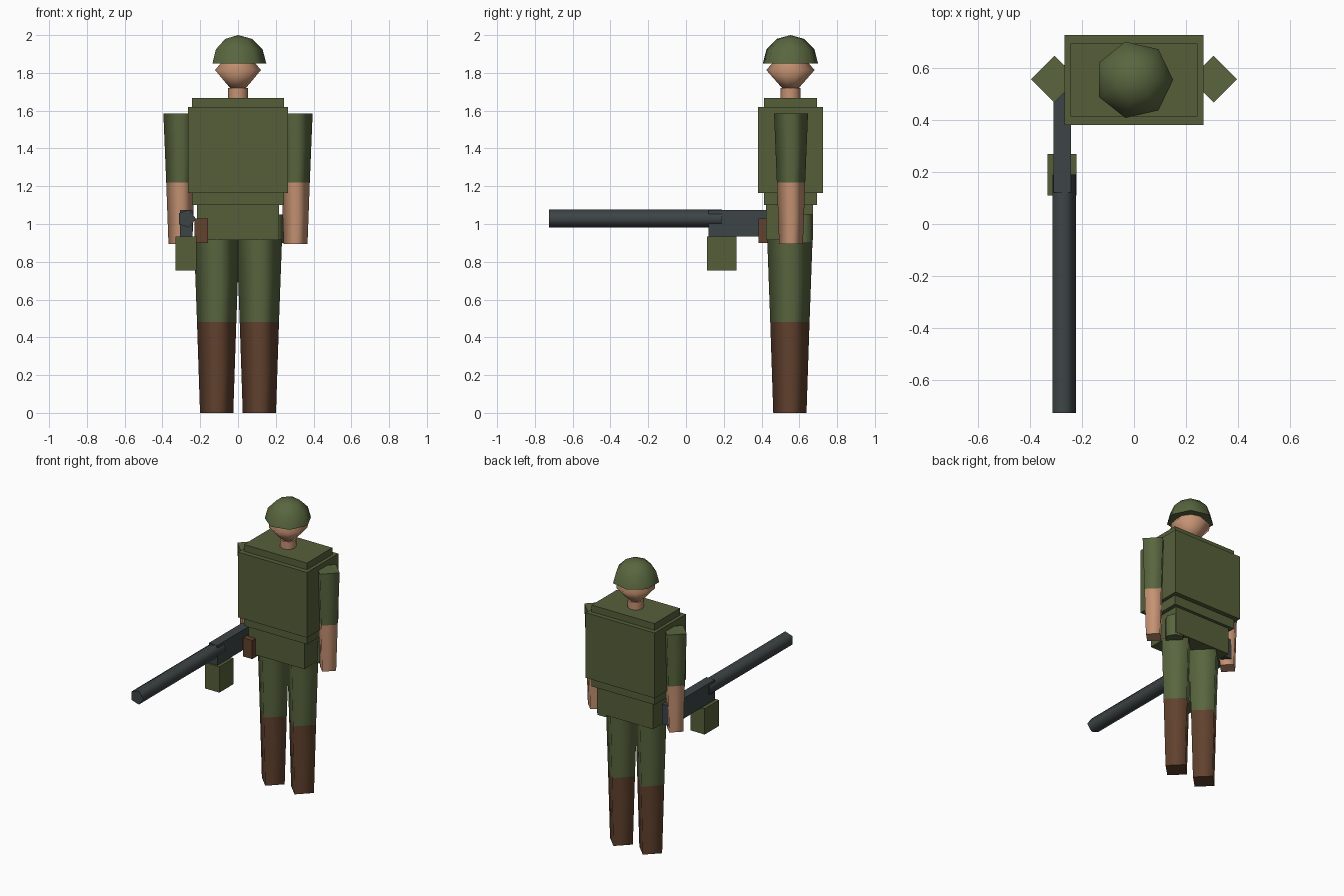
import bpy, bmesh, math
from mathutils import Matrix, Vector

cube = bpy.data.objects.get("Cube")
if cube:
    bpy.data.objects.remove(cube, do_unlink=True)


def material(name, r, g, b):
    m = bpy.data.materials.new(name)
    m.use_nodes = True
    m.diffuse_color = (r, g, b, 1)
    m.node_tree.nodes["Principled BSDF"].inputs["Base Color"].default_value = (r, g, b, 1)
    return m


olive = material("olive_vest", 0.093, 0.114, 0.042)
green = material("green_cloth", 0.1, 0.133, 0.05)
skin = material("skin", 0.56, 0.29, 0.17)
brown = material("brown_leather", 0.12, 0.054, 0.027)
steel = material("dark_steel", 0.048, 0.058, 0.061)


def finish(bm, name, mat):
    bmesh.ops.recalc_face_normals(bm, faces=bm.faces)
    mesh = bpy.data.meshes.new(name)
    bm.to_mesh(mesh)
    bm.free()
    mesh.materials.append(mat)
    obj = bpy.data.objects.new(name, mesh)
    bpy.context.collection.objects.link(obj)
    return obj


def box(name, mat, xs, ys, zs):
    """Box given by its range on each axis."""
    bm = bmesh.new()
    bmesh.ops.create_cube(bm, size=1)
    for v in bm.verts:
        v.co = Vector([(r[0] + r[1]) / 2 + c * (r[1] - r[0])
                       for c, r in zip(v.co, (xs, ys, zs))])
    return finish(bm, name, mat)


def lathe(name, mat, sides, rings, center, turn=0.0, tilt=0.0):
    """Smooth-sided solid from (radius, height) rings, with sharp flat caps."""
    bm = bmesh.new()
    loops = []
    for r, h in rings:
        angles = [turn + math.tau * i / sides for i in range(sides)]
        loops.append([bm.verts.new((r * math.cos(a), r * math.sin(a), h)) for a in angles])
    for low, high in zip(loops, loops[1:]):
        for i in range(sides):
            j = (i + 1) % sides
            bm.faces.new((low[i], low[j], high[j], high[i])).smooth = True
    for loop, (r, h) in ((loops[0], rings[0]), (loops[-1], rings[-1])):
        if r > 0:
            cap = bm.faces.new(loop)
            for e in cap.edges:
                e.smooth = False
    bmesh.ops.remove_doubles(bm, verts=bm.verts, dist=0.0001)
    bm.transform(Matrix.Translation(center) @ Matrix.Rotation(tilt, 4, "X"))
    return finish(bm, name, mat)


MID = 0.553  # depth of the body's centre line

# Torso
box("vest", olive, (-0.266, 0.266), (0.38, 0.725), (1.165, 1.62))
box("torso", olive, (-0.243, 0.243), (0.413, 0.693), (1.1, 1.667))
box("hips", olive, (-0.216, 0.216), (0.423, 0.672), (0.915, 1.1))

# Head and helmet
lathe("neck", skin, 8, [(0.053, 1.66), (0.053, 1.72)], (0, MID, 0))
lathe("head", skin, 10, [(0, 1.67), (0.128, 1.815), (0, 1.96)], (0, MID, 0), math.pi / 2)
dome = [(0.15 * math.cos(a), 1.85 + 0.15 * math.sin(a))
        for a in (math.radians(d) for d in (0, 30, 60))]
lathe("helmet", green, 7, dome + [(0, 2.0)], (0, MID, 0))

# Limbs
for side, s in (("left", 1), ("right", -1)):
    arm = (0.305 * s, MID + 0.003, 0)
    lathe(side + "_sleeve", green, 4, [(0.075, 1.22), (0.09, 1.585)], arm)
    lathe(side + "_forearm", skin, 4, [(0.063, 0.895), (0.075, 1.22)], arm)
    leg = (0.113 * s, MID - 0.003, 0)
    lathe(side + "_trouser", green, 4, [(0.104, 0.48), (0.12, 0.918)], leg)
    lathe(side + "_boot", brown, 4, [(0.088, 0), (0.104, 0.48)], leg)

# Hip gear
box("holster", brown, (-0.23, -0.16), (0.385, 0.46), (0.9, 1.03))
lathe("canteen", green, 6, [(0.06, 0.9), (0.06, 1.05)], (0.184, 0.618, 0))

# Gun
lathe("gun_barrel", steel, 5, [(0.05, -0.19), (0.05, 0.725)], (-0.273, 0, 1.028),
      tilt=math.pi / 2)
box("gun_receiver", steel, (-0.308, -0.242), (0.12, 0.61), (0.935, 1.075))
box("gun_magazine", olive, (-0.332, -0.221), (0.11, 0.268), (0.755, 0.935))
